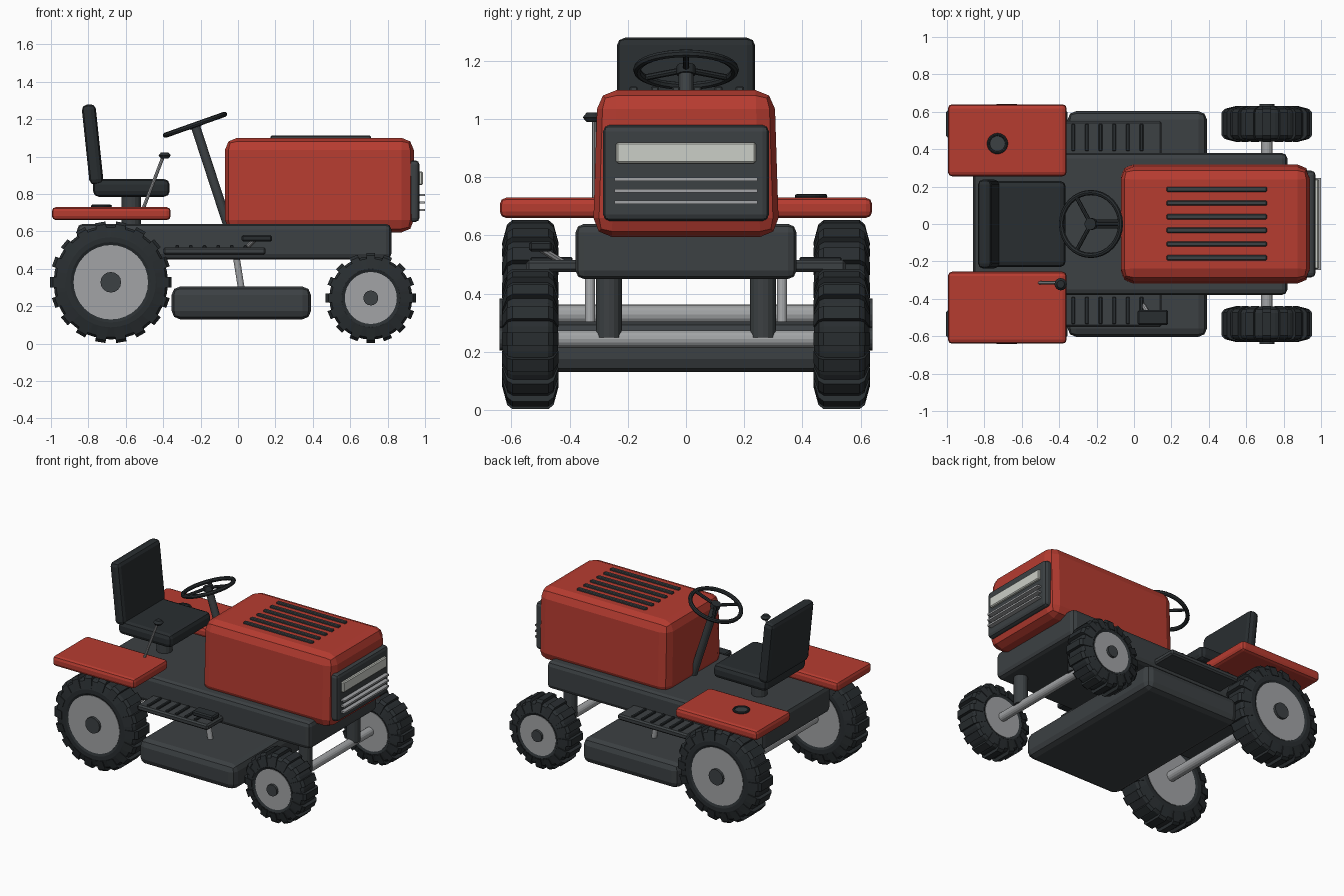
import bpy, bmesh, math
from mathutils import Vector, Matrix

if "Cube" in bpy.data.objects:
    bpy.data.objects.remove(bpy.data.objects["Cube"])


def material(name, rgb):
    m = bpy.data.materials.new(name)
    m.diffuse_color = (*rgb, 1)
    m.use_nodes = True
    m.node_tree.nodes["Principled BSDF"].inputs["Base Color"].default_value = m.diffuse_color
    return m


RED = material("red_paint", (0.47, 0.045, 0.03))
DARK = material("dark_metal", (0.045, 0.052, 0.056))
BLACK = material("black_rubber", (0.022, 0.027, 0.03))
STEEL = material("steel", (0.36, 0.37, 0.38))
LAMP = material("lamp_glass", (0.6, 0.62, 0.57))


def finish(bm, name, mat):
    bmesh.ops.recalc_face_normals(bm, faces=bm.faces)
    me = bpy.data.meshes.new(name)
    bm.to_mesh(me)
    bm.free()
    ob = bpy.data.objects.new(name, me)
    bpy.context.collection.objects.link(ob)
    me.materials.append(mat)
    return ob


def box(name, mat, x, y, z, bevel=0.0, segs=2, tilt=0.0, taper=1.0):
    """Bevelled box from (min, max) ranges; tilt turns it about its y axis."""
    bm = bmesh.new()
    bmesh.ops.create_cube(bm, size=1)
    for v in bm.verts:
        k = taper if v.co.z > 0 else 1
        v.co = Vector((v.co.x * (x[1] - x[0]), v.co.y * k * (y[1] - y[0]), v.co.z * (z[1] - z[0])))
    if bevel:
        bmesh.ops.bevel(bm, geom=bm.edges[:], offset=bevel, segments=segs, profile=0.5, affect='EDGES')
    ob = finish(bm, name, mat)
    ob.location = (sum(x) / 2, sum(y) / 2, sum(z) / 2)
    ob.rotation_euler.y = tilt
    return ob


def rod(name, mat, a, b, r, sides=16, r2=None):
    """Cylinder between two points."""
    a, b = Vector(a), Vector(b)
    d = b - a
    bm = bmesh.new()
    m = Matrix.Translation((a + b) / 2) @ d.to_track_quat('Z', 'Y').to_matrix().to_4x4()
    bmesh.ops.create_cone(bm, cap_ends=True, segments=sides, radius1=r,
                          radius2=r if r2 is None else r2, depth=d.length, matrix=m)
    return finish(bm, name, mat)


def ring(name, mat, major, minor, matrix, n=32, k=8):
    """Torus made by sweeping a small circle."""
    bm = bmesh.new()
    circ = bmesh.ops.create_circle(bm, segments=k, radius=minor,
                                   matrix=Matrix.Translation((major, 0, 0)) @ Matrix.Rotation(math.pi / 2, 4, 'X'))
    bmesh.ops.spin(bm, geom=circ['verts'] + list({e for v in circ['verts'] for e in v.link_edges}),
                   cent=(0, 0, 0), axis=(0, 0, 1), angle=2 * math.pi, steps=n)
    bmesh.ops.remove_doubles(bm, verts=bm.verts, dist=1e-4)
    ob = finish(bm, name, mat)
    ob.matrix_world = matrix
    return ob


def wheel(name, x, side, r, rim, hub, lugs):
    """Tyre with raised lugs, rim disc and hub, axis along y."""
    yc, h, zc = side * 0.535, 0.095, r + 0.01
    body = r - 0.012
    bm = bmesh.new()
    profile = [(rim, -0.085), (rim + 0.02, -h), (body - 0.065, -h), (body - 0.012, -0.078), (body, -0.06)]
    profile += [(a, -b) for a, b in reversed(profile)]
    vs = [bm.verts.new((a, b, 0)) for a, b in profile]
    es = [bm.edges.new((vs[i], vs[i + 1])) for i in range(len(vs) - 1)]
    bmesh.ops.spin(bm, geom=vs + es, cent=(0, 0, 0), axis=(0, 1, 0), angle=2 * math.pi, steps=32)
    bmesh.ops.remove_doubles(bm, verts=bm.verts, dist=1e-4)
    # lugs: chamfered blocks wrapped across the tread
    outline = [(body - 0.06, -h - 0.002), (r - 0.008, -0.08), (r + 0.007, -0.062)]
    outline += [(a, -b) for a, b in reversed(outline)]
    for i in range(lugs):
        t = 2 * math.pi * i / lugs
        w = math.pi * r / lugs / 2
        rows = [[bm.verts.new(Matrix.Rotation(t, 3, 'Y') @ Vector((a, b, s * w))) for a, b in outline]
                for s in (-1, 1)]
        n = len(outline)
        for j in range(n):
            k = (j + 1) % n
            bm.faces.new((rows[0][j], rows[0][k], rows[1][k], rows[1][j]))
        bm.faces.new(rows[0])
        bm.faces.new(rows[1])
    ob = finish(bm, name + "_tyre", BLACK)
    ob.location = (x, yc, zc)
    rod(name + "_rim", STEEL, (x, yc - 0.09, zc), (x, yc + 0.09, zc), rim + 0.004, 32)
    rod(name + "_hub", DARK, (x, yc + side * 0.05, zc), (x, yc + side * 0.107, zc), hub)


# frame and hood
box("chassis", DARK, (-0.86, 0.82), (-0.38, 0.38), (0.45, 0.64), 0.03)
box("hood", RED, (-0.07, 0.94), (-0.32, 0.32), (0.595, 1.1), 0.065, 2, taper=0.95)
for i in range(6):
    y = -0.18 + i * 0.073
    box(f"hood_vent_{i}", DARK, (0.175, 0.71), (y - 0.014, y + 0.014), (1.09, 1.113), 0.005, 1)

# grille with lamp and slats
box("grille", DARK, (0.9, 0.97), (-0.285, 0.285), (0.65, 0.98), 0.022)
box("headlight", LAMP, (0.96, 0.988), (-0.24, 0.24), (0.848, 0.92), 0.006, 1)
for i in range(3):
    z = 0.714 + i * 0.04
    box(f"grille_slat_{i}", STEEL, (0.96, 1.0), (-0.245, 0.245), (z - 0.006, z + 0.006))

# seat
rod("seat_post", DARK, (-0.57, 0, 0.62), (-0.57, 0, 0.8), 0.052)
box("seat_cushion", BLACK, (-0.775, -0.365), (-0.23, 0.23), (0.785, 0.88), 0.03)
box("seat_back", BLACK, (-0.815, -0.74), (-0.238, 0.238), (0.85, 1.28), 0.028, 2, tilt=-0.105)

# steering column and wheel
top = Vector((-0.23, 0, 1.17))
rod("steering_column", DARK, (-0.05, 0, 0.62), top, 0.025)
tilt = Matrix.Translation(top) @ Matrix.Rotation(math.radians(-19.5), 4, 'Y')
ring("steering_wheel", BLACK, 0.168, 0.014, tilt)
rod("steering_hub", BLACK, tilt @ Vector((0, 0, -0.018)), tilt @ Vector((0, 0, 0.014)), 0.032)
for i in range(3):
    a = i * 2 * math.pi / 3
    rod(f"steering_spoke_{i}", BLACK, top, tilt @ Vector((0.168 * math.cos(a), 0.168 * math.sin(a), 0)), 0.011, 8)

# control lever
rod("lever", STEEL, (-0.515, -0.315, 0.7), (-0.4, -0.315, 1.0), 0.009, 8)
rod("lever_knob_lower", BLACK, (-0.392, -0.322, 0.99), (-0.392, -0.322, 1.006), 0.02, 16, 0.033)
rod("lever_knob_upper", BLACK, (-0.392, -0.322, 1.006), (-0.392, -0.322, 1.022), 0.033, 16, 0.02)

# parts mirrored left and right
for s, tag in ((-1, "right"), (1, "left")):
    def span(a, b):
        return tuple(sorted((s * a, s * b)))
    box(f"fender_{tag}", RED, (-0.995, -0.36), span(0.255, 0.64), (0.66, 0.73), 0.022)
    wheel(f"rear_wheel_{tag}", -0.68, s, 0.318, 0.195, 0.055, 18)
    wheel(f"front_wheel_{tag}", 0.71, s, 0.234, 0.135, 0.04, 16)
    rod(f"axle_post_{tag}", DARK, (0.71, s * 0.265, 0.25), (0.71, s * 0.265, 0.5), 0.045)
    rod(f"deck_link_{tag}", STEEL, (0.02, s * 0.33, 0.28), (-0.015, s * 0.33, 0.5), 0.018, 12)
    box(f"footboard_{tag}", DARK, (-0.4, 0.148), span(0.35, 0.55), (0.475, 0.515), 0.01, 1)
    for i in range(6):
        x = -0.325 + i * 0.073
        box(f"footboard_rib_{tag}_{i}", BLACK, (x - 0.01, x + 0.01), span(0.39, 0.535), (0.51, 0.526), 0.004, 1)

# axles
rod("rear_axle", STEEL, (-0.68, -0.46, 0.328), (-0.68, 0.46, 0.328), 0.035)
rod("front_axle", STEEL, (0.71, -0.46, 0.244), (0.71, 0.46, 0.244), 0.03)

# mower deck
box("mower_deck", DARK, (-0.355, 0.39), (-0.603, 0.603), (0.13, 0.305), 0.045)

# pedal
box("pedal", BLACK, (0.02, 0.182), (-0.54, -0.46), (0.545, 0.58), 0.008, 1)
rod("pedal_arm", STEEL, (0.09, -0.5, 0.555), (0.04, -0.42, 0.505), 0.012, 8)

# cup holder
ring("cup_holder_rim", BLACK, 0.048, 0.008, Matrix.Translation((-0.73, 0.43, 0.735)), 24)
rod("cup_holder_cup", DARK, (-0.73, 0.43, 0.69), (-0.73, 0.43, 0.736), 0.048, 24)
